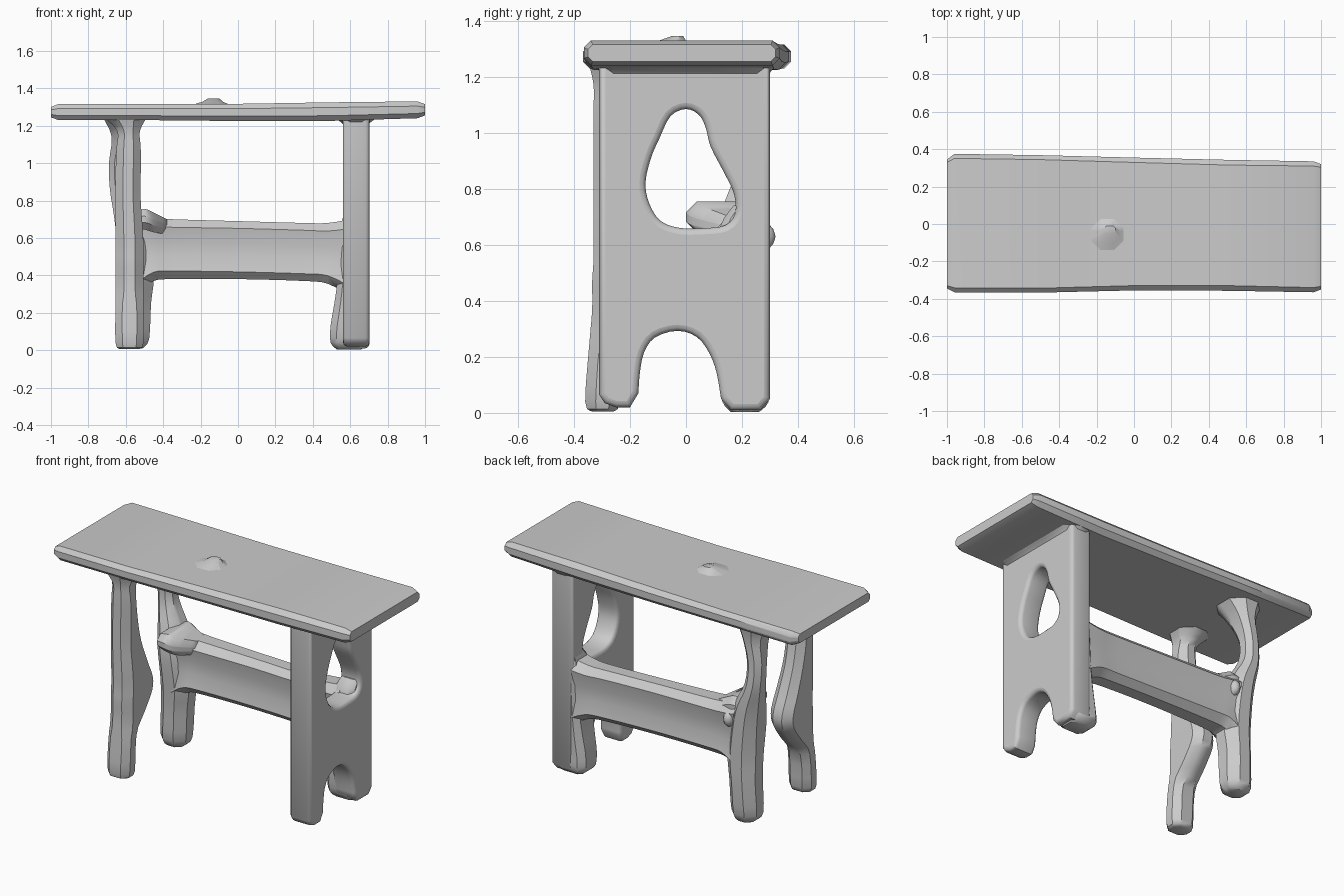
import bpy, bmesh, math
from mathutils import Vector

if "Cube" in bpy.data.objects:
    bpy.data.objects.remove(bpy.data.objects["Cube"])


def spline(pts, steps=3, cyclic=False):
    """Resample tuples along a smooth Catmull-Rom path."""
    P = [Vector(p) for p in pts]
    n = len(P)
    at = (lambda i: P[i % n]) if cyclic else (lambda i: P[max(0, min(n - 1, i))])
    out = []
    for i in range(n if cyclic else n - 1):
        a, b, c, d = at(i - 1), at(i), at(i + 1), at(i + 2)
        for s in range(steps):
            t = s / steps
            out.append(0.5 * (2 * b + (c - a) * t + (2 * a - 5 * b + 4 * c - d) * t * t
                              + (3 * b - a - 3 * c + d) * t ** 3))
    return out if cyclic else out + [P[-1]]


def finish(ob, angle=40):
    bpy.ops.object.select_all(action='DESELECT')
    ob.select_set(True)
    bpy.context.view_layer.objects.active = ob
    bpy.ops.object.shade_smooth_by_angle(angle=math.radians(angle))


def loft(name, sections, axis, c=0.3, waist=0.0, smooth=True):
    """Chamfered-box rings; section = (a0, a1, b0, b1, position on axis)."""
    bm = bmesh.new()
    rings = []
    for a0, a1, b0, b1, p in (spline(sections) if smooth else sections):
        k = c * min(a1 - a0, b1 - b0)
        w = waist * (a1 - a0)
        m, q = (b0 + b1) / 2, (b1 - b0) * 0.12
        pts = [(a0 + k, b0), (a1 - k, b0), (a1, b0 + k), (a1 - w, m - q), (a1 - w, m + q), (a1, b1 - k),
               (a1 - k, b1), (a0 + k, b1), (a0, b1 - k), (a0 + w, m + q), (a0 + w, m - q), (a0, b0 + k)]
        if axis == 'Z':
            rings.append([bm.verts.new((a, b, p)) for a, b in pts])
        else:
            rings.append([bm.verts.new((p, a, b)) for a, b in pts])
    n = len(rings[0])
    for r, s in zip(rings, rings[1:]):
        for i in range(n):
            bm.faces.new((r[i], r[(i + 1) % n], s[(i + 1) % n], s[i]))
    bm.faces.new(rings[0][::-1])
    bm.faces.new(rings[-1])
    bmesh.ops.recalc_face_normals(bm, faces=bm.faces)
    me = bpy.data.meshes.new(name)
    bm.to_mesh(me)
    bm.free()
    ob = bpy.data.objects.new(name, me)
    bpy.context.collection.objects.link(ob)
    finish(ob)
    return ob


def lump(name, loc, size):
    bpy.ops.mesh.primitive_ico_sphere_add(subdivisions=2, radius=1, location=loc)
    ob = bpy.context.object
    ob.name = name
    ob.scale = size
    finish(ob)


# Tabletop: slightly tapered slab with chamfered rim
loft("tabletop", [(-.345, .345, 1.245, 1.3, -1), (-.365, .375, 1.23, 1.316, -.96),
                  (-.367, .368, 1.23, 1.315, -.5), (-.355, .355, 1.225, 1.317, 0),
                  (-.357, .343, 1.226, 1.325, .5), (-.365, .335, 1.24, 1.33, .96),
                  (-.35, .32, 1.255, 1.315, 1)], 'X', c=0.28, smooth=False)
# Small raised lump on the top
loft("tabletop_bump", [(-.25, -.04, -.16, .04, 1.31), (-.19, -.08, -.1, .0, 1.328),
                       (-.16, -.1, -.05, -.01, 1.346)], 'Z', smooth=False)

# Right leg panel: outline with foot arch, plus an egg-shaped hole
arch = [(.125, .05), (.11, .14), (.085, .21), (.04, .27), (-.03, .293), (-.11, .27), (-.15, .215),
        (-.165, .14), (-.17, .07)]
outline = [(-.25, .02), (-.29, .035), (-.31, .065), (-.31, 1.26), (.30, 1.26), (.30, .05), (.265, .01),
           (.16, .01)] + [tuple(v) for v in spline(arch)] + [(-.2, .02)]
hole = [(0, 1.085), (.045, 1.065), (.07, 1.02), (.088, .95), (.135, .86), (.172, .78), (.175, .71), (.14, .67),
        (.07, .66), (-.02, .66), (-.09, .685), (-.13, .745), (-.145, .82), (-.125, .91), (-.095, .98), (-.055, 1.06)]
cu = bpy.data.curves.new("right_leg_panel", 'CURVE')
cu.dimensions = '2D'
cu.fill_mode = 'BOTH'
for pts in (outline, spline(hole, 3, True)):
    sp = cu.splines.new('POLY')
    sp.points.add(len(pts) - 1)
    for p, (y, z) in zip(sp.points, pts):
        p.co = (y, z, 0, 1)
    sp.use_cyclic_u = True
cu.extrude = .048
cu.bevel_depth = .022
cu.bevel_resolution = 2
cu.offset = -.022
panel = bpy.data.objects.new("right_leg_panel", cu)
bpy.context.collection.objects.link(panel)
panel.rotation_euler = (math.pi / 2, 0, math.pi / 2)
panel.location.x = .632
bpy.context.view_layer.objects.active = panel
panel.select_set(True)
bpy.ops.object.convert(target='MESH')
finish(bpy.context.object)

# Thickened inner side of the rear right foot, running up into the stretcher
loft("rear_right_foot", [(.53, .66, .16, .26, .003), (.495, .68, .13, .295, .04), (.495, .68, .118, .295, .13),
                         (.515, .68, .115, .295, .25), (.53, .68, .11, .295, .36), (.54, .68, .11, .295, .5),
                         (.55, .68, .12, .295, .66), (.57, .68, .17, .29, .74)], 'Z', c=.2)
# Flare where the right panel meets the top
loft("right_panel_flare", [(.575, .685, -.295, .285, 1.19), (.555, .705, -.305, .3, 1.215),
                           (.52, .74, -.33, .32, 1.24)], 'Z')

# Front left post with an inward swelling
loft("front_left_post", [(-.63, -.53, -.335, -.26, .005), (-.655, -.505, -.36, -.235, .04),
                         (-.655, -.505, -.345, -.22, .25), (-.655, -.505, -.335, -.13, .37),
                         (-.655, -.505, -.335, -.06, .47), (-.655, -.505, -.33, -.055, .55),
                         (-.655, -.51, -.33, -.1, .66), (-.655, -.52, -.33, -.15, .8),
                         (-.655, -.52, -.33, -.18, .93), (-.65, -.52, -.33, -.2, 1.08),
                         (-.645, -.525, -.33, -.19, 1.17), (-.71, -.49, -.345, -.12, 1.24)], 'Z')

# Rear left post, thin and bowed outward above the stretcher
loft("rear_left_post", [(-.61, -.51, .16, .26, .01), (-.645, -.475, .125, .29, .06),
                        (-.64, -.465, .12, .3, .25), (-.64, -.45, .11, .3, .4),
                        (-.65, -.475, .1, .3, .6), (-.665, -.51, .13, .3, .73),
                        (-.685, -.58, .175, .295, .86), (-.69, -.59, .175, .285, 1.0),
                        (-.675, -.55, .12, .285, 1.14), (-.72, -.49, .05, .3, 1.24)], 'Z')

# Rear stretcher, grooved along its middle and deepening towards the legs
loft("rear_stretcher", [(.11, .3, .32, .72, -.53), (.11, .297, .37, .71, -.45), (.12, .292, .38, .70, -.35),
                        (.13, .285, .38, .69, 0), (.13, .285, .37, .68, .35), (.12, .292, .355, .68, .48),
                        (.1, .298, .29, .70, .6)], 'X', c=0.25, waist=.09)
# Lip and nub at the left stretcher joint
loft("stretcher_lip", [(.02, .27, .65, .74, -.56), (0, .28, .645, .755, -.5), (.03, .27, .63, .735, -.45),
                       (.13, .26, .62, .70, -.38)], 'X', c=.35)
lump("stretcher_rear_nub", (-.49, .275, .63), (.035, .045, .05))
